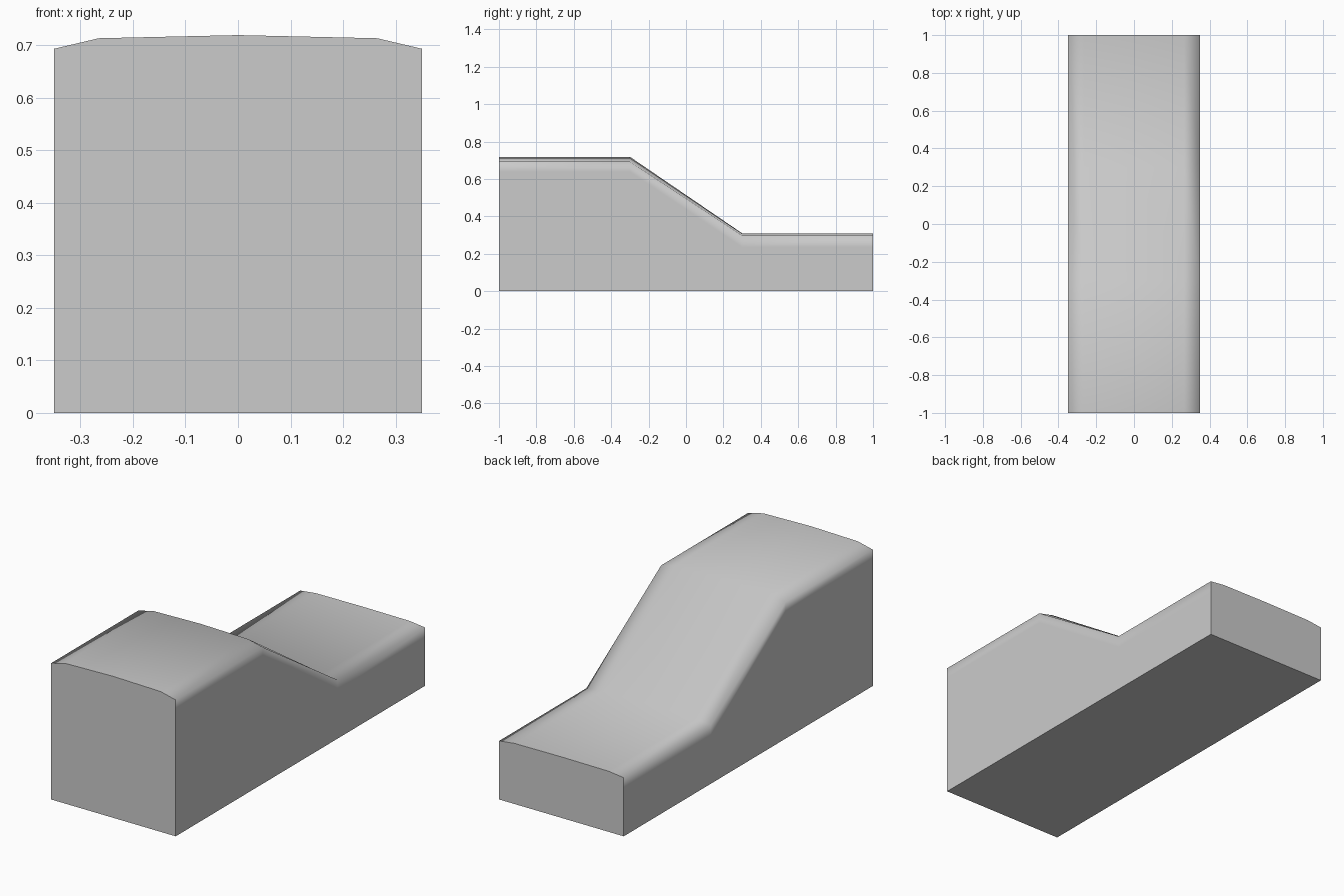
import bpy, bmesh, math

if "Cube" in bpy.data.objects:
    bpy.data.objects.remove(bpy.data.objects["Cube"])

# Side profile stations: (y, crown height, shoulder height, edge height, side loop height)
high = (0.719, 0.713, 0.693, 0.64)
low = (0.31, 0.308, 0.298, 0.237)
stations = [(-1, high), (-0.3, high), (0.3, low), (1, low)]

bm = bmesh.new()


def section(y, heights):
    """Half cross-section mirrored across x into one closed ring."""
    crown, shoulder, edge, side = heights
    half = [(0.35, 0), (0.35, side), (0.35, edge), (0.265, shoulder)]
    ring = half + [(0, crown)] + [(-x, z) for x, z in reversed(half)]
    return [bm.verts.new((x, y, z)) for x, z in ring]


# Sloped body lofted through the sections
rings = [section(y, h) for y, h in stations]
for a, b in zip(rings, rings[1:]):
    for i in range(len(a)):
        j = (i + 1) % len(a)
        bm.faces.new((a[i], a[j], b[j], b[i]))
bm.faces.new(rings[0])
bm.faces.new(rings[-1])
bmesh.ops.recalc_face_normals(bm, faces=bm.faces)

mesh = bpy.data.meshes.new("sloped_block")
bm.to_mesh(mesh)
bm.free()
block = bpy.data.objects.new("sloped_block", mesh)
bpy.context.collection.objects.link(block)

# Smooth crown and shoulders, sharp ends and base
bpy.context.view_layer.objects.active = block
block.select_set(True)
bpy.ops.object.shade_smooth_by_angle(angle=math.radians(87))
